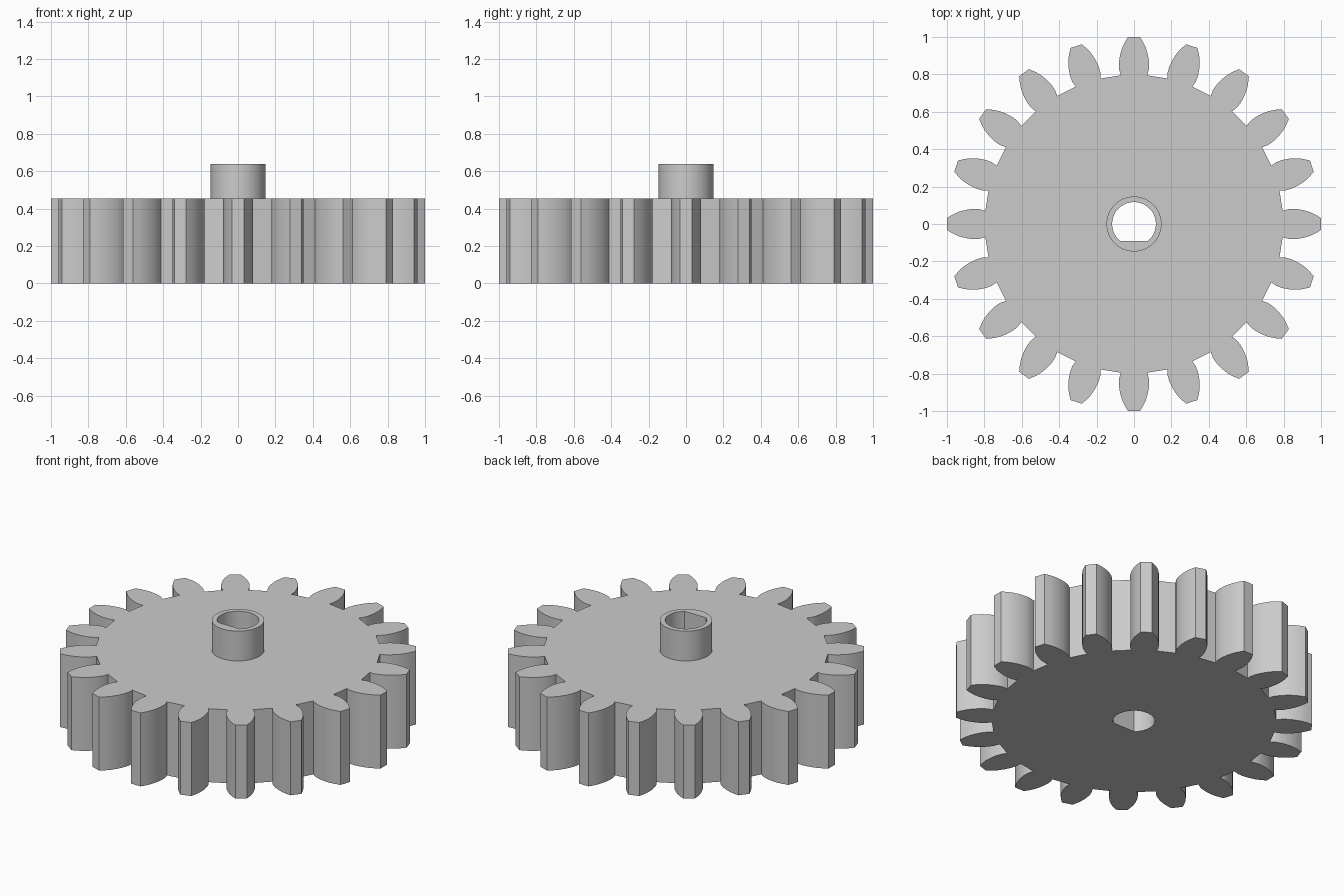
import bpy, bmesh
from math import sin, cos, pi, tau, asin, radians
from mathutils import Matrix, Vector

cube = bpy.data.objects.get("Cube")
if cube:
    bpy.data.objects.remove(cube, do_unlink=True)

TEETH = 20
BODY_TOP, HUB_TOP = 0.455, 0.64
HUB_R, BORE_R, FLAT_Y = 0.147, 0.117, -0.09

# One tooth flank as (half width, distance from centre), root to tip
FLANK = [(0.070, 0.795), (0.079, 0.825), (0.0805, 0.85), (0.079, 0.875),
         (0.074, 0.905), (0.064, 0.94), (0.050, 0.97), (0.032, 1.0)]


def gear_outline():
    tooth = [Vector((w, r)) for w, r in FLANK]
    tooth += [Vector((-w, r)) for w, r in reversed(FLANK)]
    points = []
    for i in range(TEETH):
        turn = Matrix.Rotation(tau * i / TEETH, 2)
        points += [turn @ p for p in tooth]
    return points


def hub_outline(count=64):
    return [Vector((HUB_R * cos(tau * i / count), HUB_R * sin(tau * i / count)))
            for i in range(count)]


def bore_outline(count=48):
    # Round hole with one flat side, for a D-shaped shaft
    start = asin(FLAT_Y / BORE_R)
    sweep = pi - 2 * start
    angles = [start + sweep * i / count for i in range(count + 1)]
    return [Vector((BORE_R * cos(a), BORE_R * sin(a))) for a in angles]


def add_loop(bm, outline, z):
    verts = [bm.verts.new((p.x, p.y, z)) for p in outline]
    edges = [bm.edges.new((a, b)) for a, b in zip(verts, verts[1:] + verts[:1])]
    return verts, edges


def add_wall(bm, low, high):
    a, b = low[0], high[0]
    for i in range(len(a)):
        j = (i + 1) % len(a)
        bm.faces.new((a[i], a[j], b[j], b[i]))


def add_cap(bm, outer, inner):
    bmesh.ops.triangle_fill(bm, edges=outer[1] + inner[1], use_beauty=True)


bm = bmesh.new()
gear, hub, bore = gear_outline(), hub_outline(), bore_outline()
gear_low, gear_high = add_loop(bm, gear, 0), add_loop(bm, gear, BODY_TOP)
hub_low, hub_high = add_loop(bm, hub, BODY_TOP), add_loop(bm, hub, HUB_TOP)
bore_low, bore_high = add_loop(bm, bore, 0), add_loop(bm, bore, HUB_TOP)

# Toothed rim, hub sleeve and shaft hole
add_wall(bm, gear_low, gear_high)
add_wall(bm, hub_low, hub_high)
add_wall(bm, bore_low, bore_high)

# Underside, gear face and hub rim
add_cap(bm, gear_low, bore_low)
add_cap(bm, gear_high, hub_low)
add_cap(bm, hub_high, bore_high)
bmesh.ops.recalc_face_normals(bm, faces=bm.faces[:])

mesh = bpy.data.meshes.new("spur_gear")
bm.to_mesh(mesh)
bm.free()
obj = bpy.data.objects.new("spur_gear", mesh)
bpy.context.collection.objects.link(obj)

# Plain grey finish
grey = bpy.data.materials.new("plain_grey")
grey.use_nodes = True
colour = (0.6, 0.6, 0.6, 1)
grey.diffuse_color = colour
grey.node_tree.nodes["Principled BSDF"].inputs["Base Color"].default_value = colour
mesh.materials.append(grey)

# Smooth flanks and cylinders with sharp edges kept
bpy.ops.object.select_all(action="DESELECT")
obj.select_set(True)
bpy.context.view_layer.objects.active = obj
bpy.ops.object.shade_smooth_by_angle(angle=radians(30))
